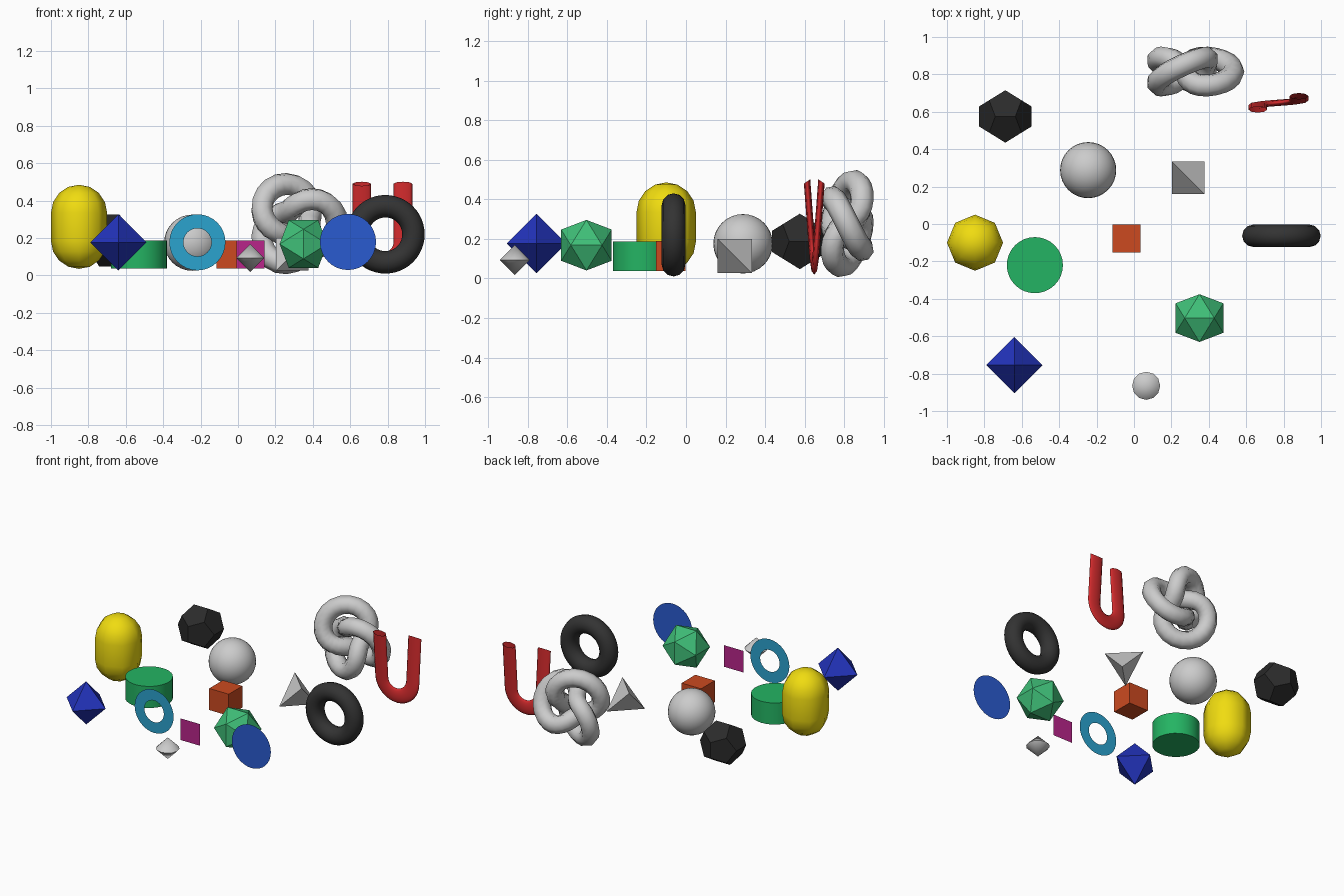
import bpy, bmesh
from math import sin, cos, pi, radians
from mathutils import Vector

if "Cube" in bpy.data.objects:
    bpy.data.objects.remove(bpy.data.objects["Cube"])

R = 0.15  # base unit shared by every shape


def colour(name, hexcode):
    m = bpy.data.materials.new(name)
    srgb = [int(hexcode[i:i + 2], 16) / 255 for i in (0, 2, 4)]
    m.diffuse_color = [c / 12.92 if c < 0.04 else ((c + 0.055) / 1.055) ** 2.4 for c in srgb] + [1]
    m.use_nodes = True
    m.node_tree.nodes["Principled BSDF"].inputs["Base Color"].default_value = m.diffuse_color
    return m


def finish(name, bm, loc, col=None, smooth=None):
    me = bpy.data.meshes.new(name)
    bm.to_mesh(me)
    bm.free()
    ob = bpy.data.objects.new(name, me)
    bpy.context.collection.objects.link(ob)
    ob.location = loc
    if col:
        me.materials.append(colour(name + "_colour", col))
    if smooth:
        bpy.ops.object.select_all(action='DESELECT')
        ob.select_set(True)
        bpy.context.view_layer.objects.active = ob
        bpy.ops.object.shade_smooth_by_angle(angle=radians(smooth))
    return ob


def lathe(name, profile, n, loc, col=None, smooth=None):
    """Revolve (radius, z) points around z."""
    bm = bmesh.new()
    vs = [bm.verts.new((r, 0, z)) for r, z in profile]
    es = [bm.edges.new(p) for p in zip(vs, vs[1:])]
    bmesh.ops.spin(bm, geom=vs + es, cent=(0, 0, 0), axis=(0, 0, 1), angle=2 * pi, steps=n)
    bmesh.ops.remove_doubles(bm, verts=bm.verts, dist=1e-4)
    bmesh.ops.recalc_face_normals(bm, faces=bm.faces)
    return finish(name, bm, loc, col, smooth)


def hull(name, points, scale, loc, col=None):
    """Regular solid from its corner points."""
    bm = bmesh.new()
    for p in points:
        bm.verts.new(Vector(p) * scale)
    bmesh.ops.convex_hull(bm, input=bm.verts)
    bmesh.ops.dissolve_limit(bm, angle_limit=0.01, verts=bm.verts, edges=bm.edges)
    bmesh.ops.recalc_face_normals(bm, faces=bm.faces)
    return finish(name, bm, loc, col)


def tube(name, path, radius, sides, loc, ref, closed, col=None):
    """Sweep a circle along a path; ref(p) steers the frame."""
    bm = bmesh.new()
    n = len(path)
    rings = []
    for i, p in enumerate(path):
        a = path[i - 1] if closed or i else p
        b = path[(i + 1) % n] if closed or i < n - 1 else p
        t = (b - a).normalized()
        bi = t.cross(ref(p)).normalized()
        no = bi.cross(t)
        rings.append([bm.verts.new(p + radius * (cos(2 * pi * j / sides) * no + sin(2 * pi * j / sides) * bi))
                      for j in range(sides)])
    for i in range(n if closed else n - 1):
        A, B = rings[i], rings[(i + 1) % n]
        for j in range(sides):
            k = (j + 1) % sides
            bm.faces.new((A[j], A[k], B[k], B[j]))
    bmesh.ops.recalc_face_normals(bm, faces=bm.faces)
    return finish(name, bm, loc, col, 60)


def flat(name, outer, inner, n, start, loc, col):
    """Flat panel, disc or ring facing the front."""
    bm = bmesh.new()
    def loop(r):
        return [bm.verts.new((r * cos(start + 2 * pi * i / n), 0, r * sin(start + 2 * pi * i / n)))
                for i in range(n)]
    o = loop(outer)
    if inner:
        q = loop(inner)
        for i in range(n):
            k = (i + 1) % n
            bm.faces.new((o[i], o[k], q[k], q[i]))
    else:
        bm.faces.new(o)
    return finish(name, bm, loc, col)


# Round solids
arc = [i * pi / 8 for i in range(5)]
caps = [(R * sin(a), -R / 2 - R * cos(a)) for a in arc]
caps += [(r, -z) for r, z in reversed(caps)]
lathe("capsule", caps, 8, (-0.85, -0.10, 0.26), "F0DC10", 60)
lathe("cylinder", [(0, -R / 2), (R, -R / 2), (R, R / 2), (0, R / 2)], 32,
      (-0.53, -0.22, 0.112), "24B463", 40)
lathe("sphere", [(R * sin(i * pi / 16), -R * cos(i * pi / 16)) for i in range(17)], 32,
      (-0.245, 0.288, 0.175), None, 60)
lathe("small_diamond", [(0, -R / 2), (R / 2, 0), (0, R / 2)], 12, (0.065, -0.865, 0.093), None, 40)

# Torus standing upright
circle = [Vector((R * cos(2 * pi * i / 48), 0, R * sin(2 * pi * i / 48))) for i in range(48)]
tube("torus", circle, 0.4 * R, 12, (0.788, -0.063, 0.22), lambda p: p, True, "333333")

# Trefoil knot
knot = []
for i in range(64):
    u = 4 * pi * i / 64
    w = R * (2 + cos(1.5 * u)) / 2
    knot.append(Vector((w * cos(u), -R * sin(1.5 * u) / 2, w * sin(u))))
tube("knot", knot, 0.4 * R, 8, (0.305, 0.815, 0.277), lambda p: p, True)

# Flattened, twisted open U tube
straight, bend = 0.31, 0.11
total = 2 * straight + pi * bend
u_path = []
for i in range(65):
    s = total * i / 64
    if s < straight:
        x, z = -bend, straight - s
    elif s > total - straight:
        x, z = bend, s - total + straight
    else:
        a = (s - straight) / bend
        x, z = -bend * cos(a), -bend * sin(a)
    u_path.append(Vector((x, 0.11 * (2 * s / total - 1), z)))
u_tube = tube("u_tube", u_path, 0.05, 8, (0.772, 0.648, 0.18), lambda p: Vector((0, 1, 0)), False, "D02A2C")
u_tube.scale.y = 0.33

# Regular solids
S = (-1, 1)
g = (1 + 5 ** 0.5) / 2
cube = [(x, y, z) for x in S for y in S for z in S]
hull("box", cube, R / 2, (-0.04, -0.077, 0.113), "CC4A20")
hull("tetrahedron", [p for p in cube if p[0] * p[1] * p[2] < 0], R / 3 ** 0.5, (0.29, 0.247, 0.113))
hull("octahedron", [(a, 0, 0) for a in S] + [(0, a, 0) for a in S] + [(0, 0, a) for a in S],
     R, (-0.64, -0.755, 0.177), "2233BB")
ico = [q for a in S for b in S for q in ((a, 0, b * g), (0, a * g, b), (a * g, b, 0))]
hull("icosahedron", ico, R / (1 + g * g) ** 0.5, (0.35, -0.503, 0.168), "3FBF78")
dod = cube + [q for a in S for b in S for q in ((0, a * g, b / g), (a / g, 0, b * g), (a * g, b / g, 0))]
hull("dodecahedron", dod, R / 3 ** 0.5, (-0.688, 0.575, 0.187), "2A2A2A")

# Flat panels
flat("square_panel", R / 2 ** 0.5, 0, 4, pi / 4, (0.066, -0.62, 0.112), "B8258A")
flat("disc", R, 0, 32, 0, (0.588, -0.693, 0.179), "2A5BD0")
flat("ring", R, R / 2, 32, 0, (-0.217, -0.612, 0.177), "2BA3CF")
